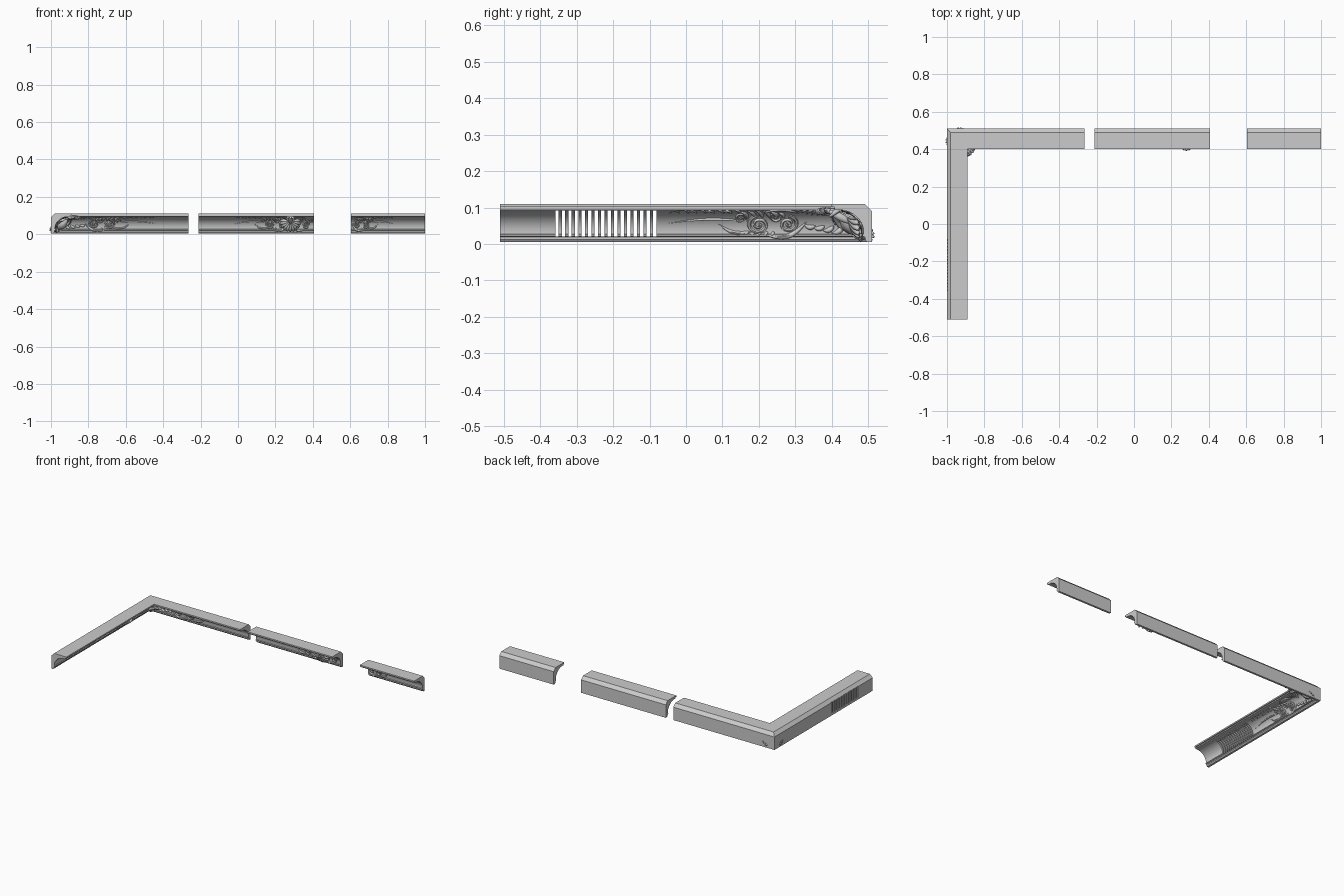
import bpy, bmesh, math
from mathutils import Vector

if "Cube" in bpy.data.objects:
    bpy.data.objects.remove(bpy.data.objects["Cube"])

# ---------- moulding profile: (distance from wall, height) ----------
CD, CZ, RD, RZ = 0.092, 0.032, 0.07, 0.062
arc = [(CD - RD * math.cos(math.radians(a)), CZ + RZ * math.sin(math.radians(a)))
       for a in range(90, -1, -9)]
PROFILE = ([(0, .005), (0, .09), (.02, .11), (.11, .11), (.11, .101), (.102, .101), (.102, .094)]
           + arc + [(.022, .028), (.026, .026), (.026, .022), (.018, .019), (.018, .012), (.013, .005)])


def cove(z):
    """Distance of the cove surface from the wall at height z."""
    s = min(max((z - CZ) / RZ, 0), .98)
    return CD - RD * math.sqrt(1 - s * s)


def sweep(name, stations):
    """Skin the profile through station functions (d, z) -> point."""
    bm = bmesh.new()
    rings = [[bm.verts.new(f(d, z)) for d, z in PROFILE] for f in stations]
    n = len(PROFILE)
    for a, b in zip(rings, rings[1:]):
        for i in range(n):
            bm.faces.new((a[i], a[(i + 1) % n], b[(i + 1) % n], b[i]))
    bm.faces.new(rings[0])
    bm.faces.new(rings[-1])
    bmesh.ops.recalc_face_normals(bm, faces=bm.faces)
    me = bpy.data.meshes.new(name)
    bm.to_mesh(me)
    bm.free()
    ob = bpy.data.objects.new(name, me)
    bpy.context.collection.objects.link(ob)
    return ob


def smooth(ob, angle=30):
    bpy.ops.object.select_all(action='DESELECT')
    ob.select_set(True)
    bpy.context.view_layer.objects.active = ob
    bpy.ops.object.shade_smooth_by_angle(angle=math.radians(angle))


def at_x(x):
    return lambda d, z: (x, .51 - d, z)


# ---------- cornice pieces ----------
corner = sweep("corner_cornice", [at_x(-.265), lambda d, z: (-1 + d, .51 - d, z),
                                  lambda d, z: (-1 + d, -.51, z)])
middle = sweep("middle_cornice", [at_x(-.21), at_x(.405)])
end = sweep("end_cornice", [at_x(.605), at_x(1)])

# ---------- vent slots cut through the side leg ----------
bm = bmesh.new()
for i in range(16):
    res = bmesh.ops.create_cube(bm, size=1)
    for v in res['verts']:
        v.co = Vector((v.co.x * .16 - .98, v.co.y * .009 - .354 + i * .0179, v.co.z * .072 + .056))
me = bpy.data.meshes.new("vent_cutter")
bm.to_mesh(me)
bm.free()
cutter = bpy.data.objects.new("vent_cutter", me)
cutter.hide_render = True
bpy.context.collection.objects.link(cutter)
mod = corner.modifiers.new("vents", 'BOOLEAN')
mod.object = cutter
mod.solver = 'EXACT'
bpy.context.view_layer.objects.active = corner
bpy.ops.object.modifier_apply(modifier="vents")
bpy.data.objects.remove(cutter)
for ob in (corner, middle, end):
    smooth(ob)


# ---------- carved ornament: tapered strokes laid on the cove ----------
def ornament(name, strokes):
    """strokes: list of [(point, radius), ...]; made into one mesh."""
    cu = bpy.data.curves.new(name, 'CURVE')
    cu.dimensions = '3D'
    cu.bevel_depth = 1
    cu.bevel_resolution = 1
    cu.use_fill_caps = True
    for st in strokes:
        sp = cu.splines.new('POLY')
        sp.points.add(len(st) - 1)
        for p, (co, r) in zip(sp.points, st):
            p.co = (*co, 1)
            p.radius = r
    ob = bpy.data.objects.new(name, cu)
    bpy.context.collection.objects.link(ob)
    bpy.ops.object.select_all(action='DESELECT')
    ob.select_set(True)
    bpy.context.view_layer.objects.active = ob
    bpy.ops.object.convert(target='MESH')
    smooth(bpy.context.view_layer.objects.active, 60)


def leaf(a, b, r, bend=0.0, n=9):
    """Teardrop from a to b in (u, z), bowed sideways."""
    out = []
    for i in range(n):
        t = i / (n - 1)
        s = math.sin(math.pi * t)
        du, dz = b[0] - a[0], b[1] - a[1]
        out.append((a[0] + du * t - dz * bend * s, a[1] + dz * t + du * bend * s,
                    r * (.12 + .88 * math.sin(math.pi * t ** .8))))
    return out


def spiral(cu, cz, R, start, turns, r, n=30):
    out = []
    for i in range(n):
        t = i / (n - 1)
        a = math.radians(start + 360 * turns * t)
        q = R * (1 - .8 * t)
        out.append((cu + q * math.cos(a) * 1.15, cz + q * math.sin(a), r * (1 - .4 * t)))
    out.append((cu, cz, r * 1.1))
    return out


# scroll foliage in (distance from root, height)
SCROLL = [spiral(.05, .055, .023, 100, 1.6, .0055), spiral(.13, .053, .026, 80, -1.7, .006),
          spiral(.085, .077, .014, 200, 1.4, .004), spiral(.18, .07, .014, 180, -1.4, .004),
          leaf((0, .06), (.12, .028), .007, -.2), leaf((.02, .085), (.13, .08), .007, .12),
          leaf((.15, .035), (.24, .055), .006, -.15), leaf((.16, .062), (.38, .056), .004, .04)]
for k in range(6):      # leaflets on top of the big scroll
    SCROLL.append(leaf((.06 + .02 * k, .072), (.078 + .021 * k, .092 - .002 * abs(k - 3)), .006, .2))
for k in range(8):      # thinning garland
    SCROLL.append(leaf((.18 + .024 * k, .084), (.207 + .024 * k, .09 - .006 * (k % 2)),
                       .006 - .0004 * k, .3))
for k in range(5):      # leaflets under the scroll
    SCROLL.append(leaf((.09 + .017 * k, .035), (.1 + .019 * k, .023 + .002 * k), .005, -.2))


def along_x(u0, direction=1, scale=1.0):
    return lambda u, z: (u0 + direction * u * scale, .51 - cove(z) - .001, z)


def side_leg(u, z):
    return (-1 + cove(z) + .001, .51 - .18 - u, z)


def lay(strokes, place):
    return [[(place(u, z), r) for u, z, r in st] for st in strokes]


ornament("corner_scroll_back", lay(SCROLL, along_x(-.82)))
ornament("corner_scroll_side", lay(SCROLL, side_leg))
ornament("middle_scroll_left", lay(SCROLL, along_x(.27, -1, .75)))
ornament("middle_scroll_right", lay(SCROLL[:6], along_x(.29, 1, .55)))
ornament("end_scroll", lay(SCROLL, along_x(.608, 1, .58)))


# ---------- corner cartouche on the mitre ----------
def mitre(w, t, off=0.0):
    """w sideways, t from foot (0) to crest (1)."""
    z = .015 + .08 * t
    d = .03 + .075 * max(t, 0) ** 1.2 + off
    return (-1 + d + w * .707, .51 - d + w * .707, z)


cart = [[(mitre(0, .12 + .7 * i / 14), .003 + .02 * math.sin(math.pi * i / 14)) for i in range(15)]]
for s in (-1, 1):
    # rolled frame, side petals, foot and crest leaves
    cart.append([(mitre(s * (.004 + .036 * math.sin(math.pi * i / 16)), i / 16), .006)
                 for i in range(17)])
    for k in range(8):
        t = .08 + .11 * k
        w0 = .036 * math.sin(math.pi * t)
        cart.append([(mitre(s * (w0 + .028 * j / 6), t - .14 * j / 6, -.004),
                      .001 + .007 * math.sin(math.pi * (j + .5) / 7)) for j in range(7)])
    for k in range(4):
        cart.append([(mitre(s * (.006 + .012 * k) * j / 6 + s * .004, .88 + .025 * j - .02 * k,
                            .028 * math.sin(math.pi * j / 7)),
                      .002 + .006 * math.sin(math.pi * (j + .5) / 7)) for j in range(7)])
cart.append([(mitre(0, -.1 + .05 * j), .002 + .0075 * math.sin(math.pi * j / 6)) for j in range(7)])
ornament("corner_cartouche", cart)

# upper leaves tying the cartouche to each scroll
TIE = [leaf((-.06 + .012 * k, .098), (-.03 + .014 * k, .076 + .003 * k), .008, .2) for k in range(5)]
TIE += [leaf((-.1 + .025 * k, .05), (-.07 + .025 * k, .03 + .008 * k), .008, -.2) for k in range(4)]
ornament("corner_leaves_back", lay(TIE, along_x(-.82)))
ornament("corner_leaves_side", lay(TIE, side_leg))

# ---------- shell on the middle piece ----------
shell = []
for k in range(-5, 6):
    a = math.radians(k * 19)
    shell.append([((.28 + math.sin(a) * .055 * j / 7, .51 - .07 + .035 * j / 7,
                    .07 - math.cos(a) * .055 * j / 7),
                   .0015 + .008 * math.sin(math.pi * (j / 7) ** 1.6 * .9)) for j in range(8)])
for s in (-1, 1):       # crest rolls hanging past the lip
    shell.append([((.28 + s * .018 * math.cos(i * .5), .44 - .045 * i / 8, .083 + .01 * math.sin(i * .5)),
                   .003 + .004 * math.sin(math.pi * i / 8)) for i in range(9)])
shell.append([((.28, .46 - .066 * i / 8, .055 + .035 * i / 8), .003 + .009 * math.sin(math.pi * i / 9))
              for i in range(9)])
ornament("middle_shell", shell)
